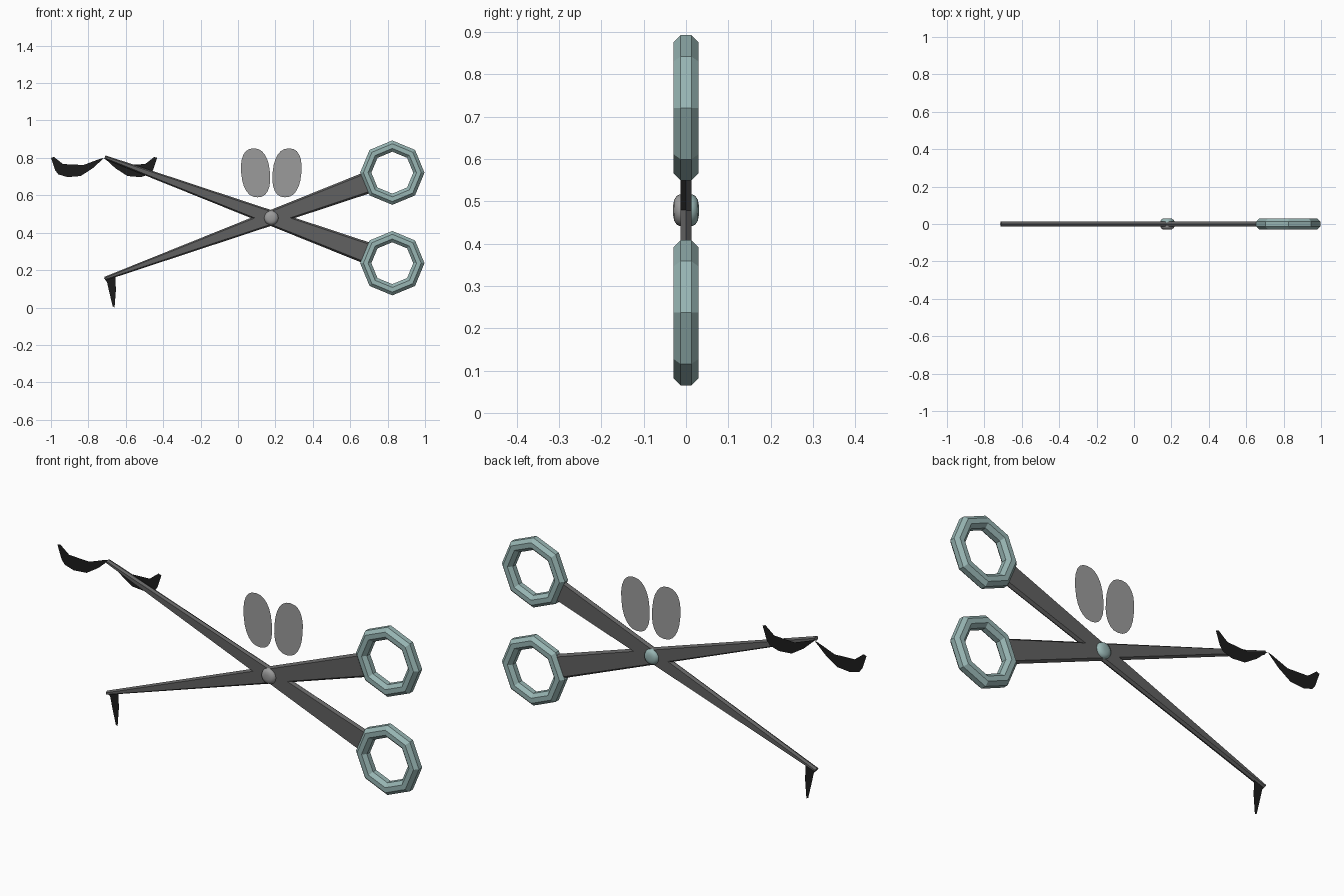
import bpy, math
from math import sin, cos, pi
from mathutils import Vector

if "Cube" in bpy.data.objects:
    bpy.data.objects.remove(bpy.data.objects["Cube"])

def material(name, rgb):
    m = bpy.data.materials.new(name)
    m.diffuse_color = (*rgb, 1)
    m.use_nodes = True
    m.node_tree.nodes["Principled BSDF"].inputs["Base Color"].default_value = m.diffuse_color
    return m

TEAL = material("teal", (0.31, 0.46, 0.45))
STEEL = material("dark_steel", (0.12, 0.12, 0.12))
GREY = material("mid_grey", (0.33, 0.33, 0.33))
BLACK = material("black", (0.012, 0.012, 0.012))

def build(name, verts, faces, mat):
    me = bpy.data.meshes.new(name)
    me.from_pydata([tuple(v) for v in verts], [], faces)
    me.materials.append(mat)
    ob = bpy.data.objects.new(name, me)
    bpy.context.collection.objects.link(ob)
    return ob

def flat(name, pts, y, mat):
    """Single flat face from an x,z outline."""
    return build(name, [(x, y, z) for x, z in pts], [list(range(len(pts)))], mat)

PX, PZ = 0.178, 0.479     # pivot position

# Finger rings: eight-sided tori
def ring(name, x, z):
    n, m, R, r = 8, 8, 0.142, 0.0325
    verts, faces = [], []
    for i in range(n):
        a = 2 * pi * i / n
        for j in range(m):
            b = 2 * pi * (j + 0.5) / m
            d = R + r * cos(b)
            verts.append((x + d * cos(a), r * sin(b), z + d * sin(a)))
    for i in range(n):
        for j in range(m):
            k, l = (i + 1) % n, (j + 1) % m
            faces.append((i * m + j, i * m + l, k * m + l, k * m + j))
    build(name, verts, faces, TEAL)

# Tapered blades with a ridge along each narrow edge
def blade(name, s):
    tip = Vector((-0.712, 0, PZ + s * 0.325))
    base = Vector((0.69, 0, PZ - s * 0.188))
    d = (base - tip).normalized()
    side = Vector((-d.z, 0, d.x))
    verts = []
    for p, w, bevel in ((tip, 0.010, 0.006), (base, 0.058, 0.010)):
        for u, y in ((w, 0), (w - bevel, 0.013), (bevel - w, 0.013),
                     (-w, 0), (bevel - w, -0.013), (w - bevel, -0.013)):
            verts.append(p + side * u + Vector((0, y, 0)))
    faces = [(i, i + 6, (i + 1) % 6 + 6, (i + 1) % 6) for i in range(6)]
    faces += [tuple(range(6)), tuple(range(11, 5, -1))]
    build(name, verts, faces, STEEL)

# Rounded pivot caps, one per side
def cap(name, s, mat):
    n = 20
    prof = [(0.038, 0.0), (0.038, 0.013), (0.034, 0.022), (0.025, 0.028), (0.012, 0.0305)]
    verts = [(PX + r * cos(2 * pi * i / n), s * y, PZ + r * sin(2 * pi * i / n))
             for r, y in prof for i in range(n)]
    faces = []
    for k in range(len(prof) - 1):
        for i in range(n):
            j = (i + 1) % n
            f = (k * n + i, k * n + j, k * n + n + j, k * n + n + i)
            faces.append(f if s < 0 else f[::-1])
    top = list(range((len(prof) - 1) * n, len(prof) * n))
    faces.append(top if s < 0 else top[::-1])
    ob = build(name, verts, faces, mat)
    for p in ob.data.polygons:
        p.use_smooth = True

for label, s in (("upper", 1), ("lower", -1)):
    ring(label + "_finger_ring", 0.825, PZ + s * 0.242)
    blade(label + "_blade", s)
cap("front_pivot_cap", -1, GREY)
cap("back_pivot_cap", 1, TEAL)

# Pair of leaning oval plates above the pivot
for label, s in (("left", -1), ("right", 1)):
    pts = []
    for i in range(24):
        a = 2 * pi * i / 24
        c, t = cos(a), sin(a)
        dx = 0.077 * math.copysign(abs(c) ** 0.85, c)
        dz = 0.131 * math.copysign(abs(t) ** 0.85, t)
        pts.append((PX + s * (0.084 + dx + 0.08 * dz), 0.72 + dz))
    flat(label + "_oval", pts, 0.02, GREY)

# Mirrored pair of horned crescents at the upper tip
horn = [(0.0, 0.80), (0.022, 0.795), (0.11, 0.762), (0.22, 0.767), (0.268, 0.805),
        (0.284, 0.80), (0.262, 0.735), (0.245, 0.712), (0.195, 0.697),
        (0.125, 0.703), (0.06, 0.745)]
for label, s in (("left", -1), ("right", 1)):
    flat(label + "_crescent", [(-0.716 + s * x, z) for x, z in horn], 0.02, BLACK)

# Small hanging spike at the lower tip
flat("hanging_spike", [(-0.716, 0.157), (-0.655, 0.165), (-0.653, 0.09), (-0.66, 0.0),
                       (-0.67, 0.006), (-0.69, 0.09), (-0.70, 0.135)], 0.0035, BLACK)
